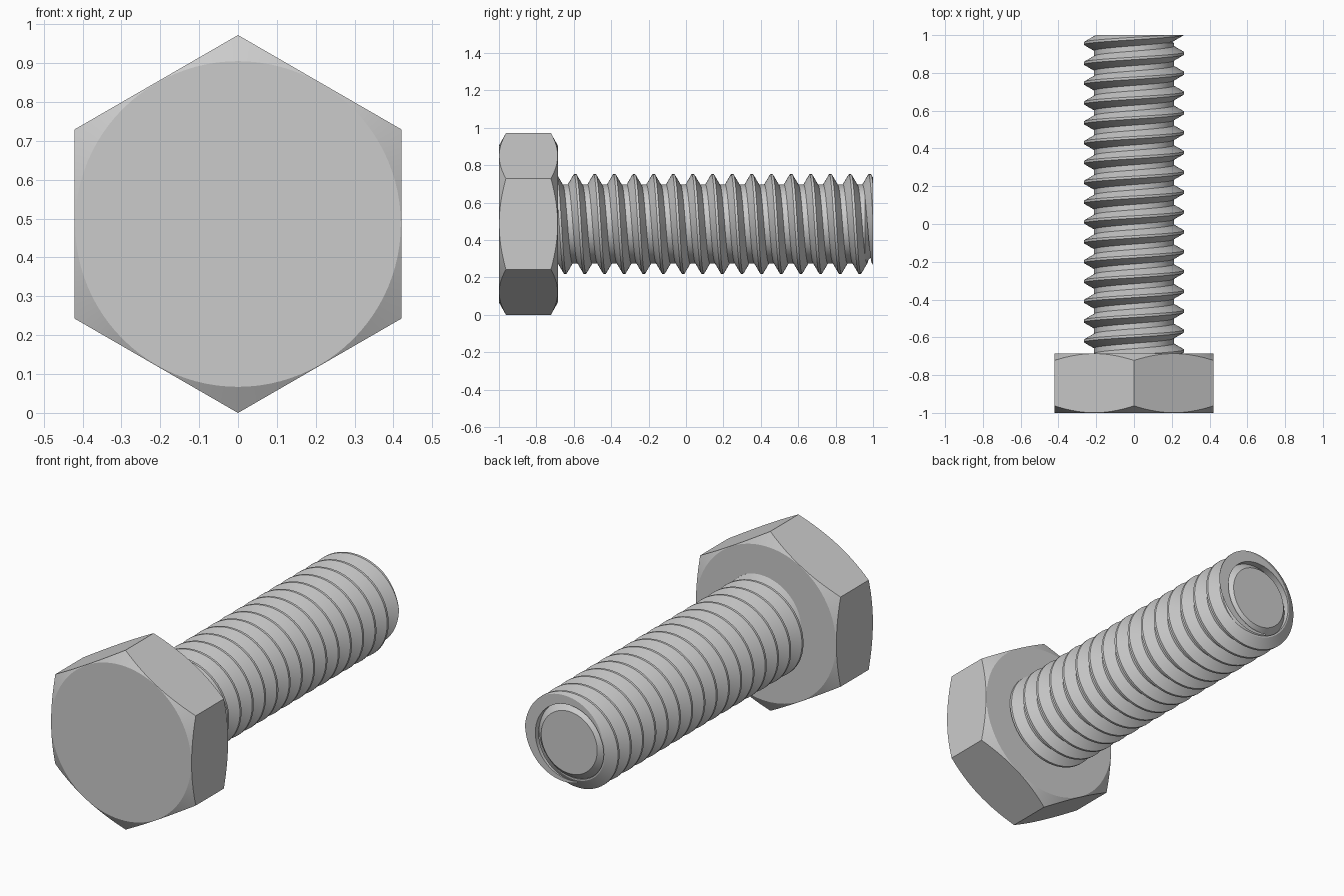
import bpy, bmesh
from math import sin, cos, tan, pi, radians

if "Cube" in bpy.data.objects:
    bpy.data.objects.remove(bpy.data.objects["Cube"])

AXIS_Z = 0.486          # height of the bolt axis, which runs along y
APOTHEM = 0.421         # half distance across the hexagon flats
HEAD_FRONT, HEAD_BACK = -1.0, -0.685
ROOT, CREST, PITCH = 0.211, 0.266, 0.105
SEG = 96


def polar(a, r, y):
    """Point at angle a (from +z towards +x), radius r, position y along the axis."""
    return (r * sin(a), y, AXIS_Z + r * cos(a))


def finish(bm, name):
    bmesh.ops.recalc_face_normals(bm, faces=bm.faces)
    me = bpy.data.meshes.new(name)
    bm.to_mesh(me)
    bm.free()
    ob = bpy.data.objects.new(name, me)
    bpy.context.collection.objects.link(ob)
    for p in me.polygons:
        p.use_smooth = True
    me.set_sharp_from_angle(angle=radians(20))
    return ob


def skin(rings):
    """Bridge a list of closed rings and cap both ends."""
    bm = bmesh.new()
    vs = [[bm.verts.new(p) for p in ring] for ring in rings]
    for r0, r1 in zip(vs, vs[1:]):
        n = len(r0)
        for i in range(n):
            j = (i + 1) % n
            bm.faces.new((r0[i], r0[j], r1[j], r1[i]))
    bm.faces.new(vs[0])
    bm.faces.new(vs[-1])
    return bm


angles = [2 * pi * i / SEG for i in range(SEG)]


def hex_radius(a):
    return APOTHEM / cos((a % (pi / 3)) - pi / 6)


def chamfer(a):
    return (hex_radius(a) - 0.419) * tan(radians(29))


# Hexagonal head with a conical chamfer on both ends
finish(skin([
    [polar(a, 0.419, HEAD_FRONT) for a in angles],
    [polar(a, hex_radius(a), HEAD_FRONT + chamfer(a)) for a in angles],
    [polar(a, hex_radius(a), HEAD_BACK - chamfer(a)) for a in angles],
    [polar(a, 0.419, HEAD_BACK) for a in angles],
]), "hex_head")

# Core of the shank with a chamfered tip
finish(skin([[polar(a, r, y) for a in angles]
             for r, y in ((ROOT, -0.72), (ROOT, 0.957), (0.168, 1.0))]), "shank_core")

# Right-hand thread: a trapezoid section swept along a helix, cut flat at the tip
section = ((0.203, -0.0385), (ROOT, -0.0385), (CREST, -0.0065),
           (CREST, 0.0065), (ROOT, 0.0385), (0.203, 0.0385))
STEPS = 72
rings = []
for i in range(-16 * STEPS, 2 * STEPS + 1):
    a = 2 * pi * i / STEPS
    y = 0.877 + PITCH * i / STEPS
    rings.append([polar(a, r, y + dy) for r, dy in section])
bm = skin(rings)
cut = bmesh.ops.bisect_plane(bm, geom=bm.verts[:] + bm.edges[:] + bm.faces[:],
                             plane_co=(0, 1, 0), plane_no=(0, 1, 0), clear_outer=True)
edges = [e for e in cut["geom_cut"] if isinstance(e, bmesh.types.BMEdge)]
bmesh.ops.triangle_fill(bm, use_beauty=True, edges=edges)
finish(bm, "thread")
